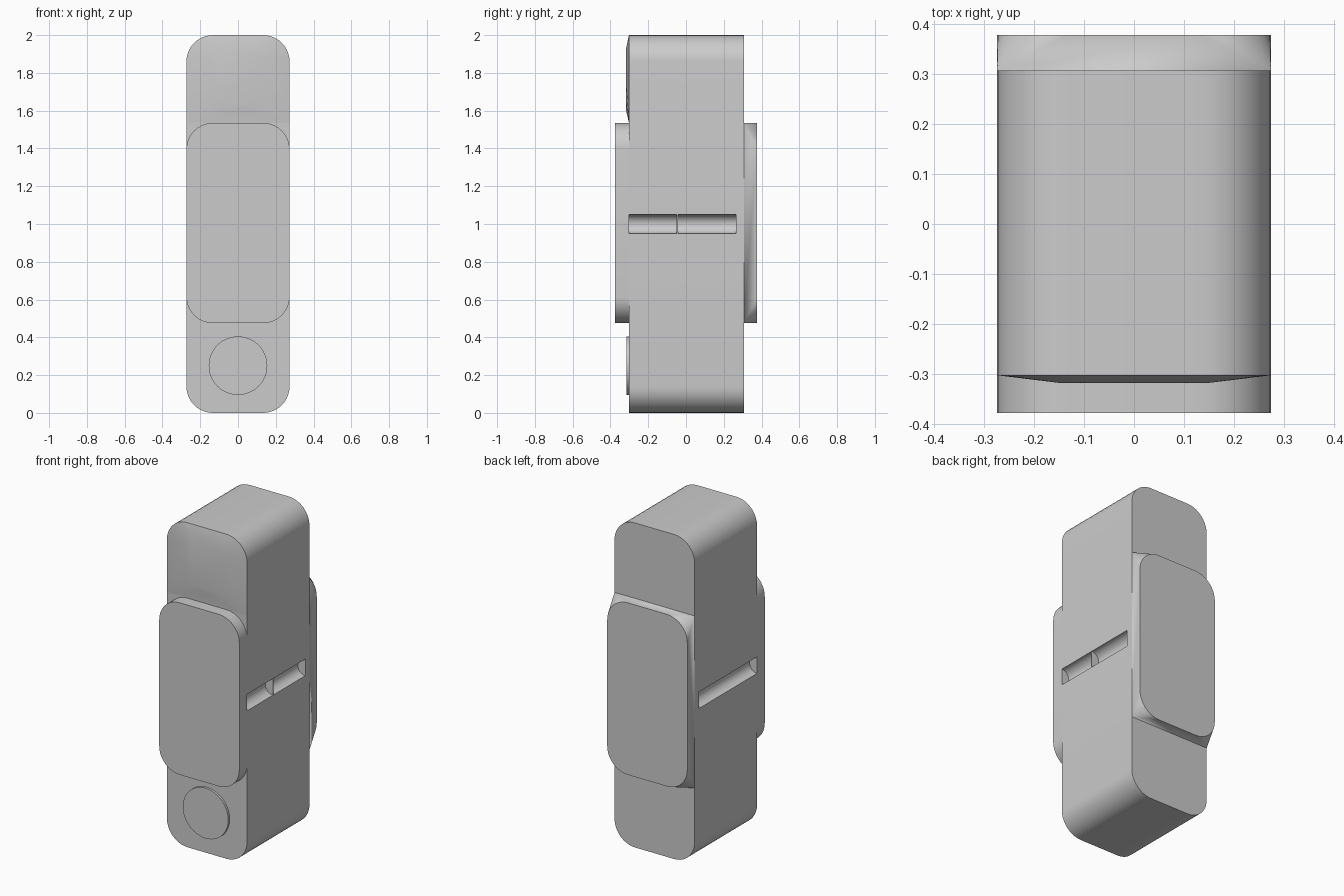
import bpy, bmesh, math

default = bpy.data.objects.get("Cube")
if default:
    bpy.data.objects.remove(default, do_unlink=True)

grey = bpy.data.materials.new("light_grey")
grey.use_nodes = True
grey.diffuse_color = (0.6, 0.6, 0.6, 1)
grey.node_tree.nodes["Principled BSDF"].inputs["Base Color"].default_value = (0.6, 0.6, 0.6, 1)

HALF = 0.273      # half width
RADIUS = 0.14     # corner radius
FRONT, BACK = -0.302, 0.306
LOW, HIGH = 0.475, 1.535


def rounded(z0, z1, radius=RADIUS, steps=10):
    """Rounded rectangle outline in x and z."""
    points = []
    corners = [(1, z1 - radius), (-1, z1 - radius), (-1, z0 + radius), (1, z0 + radius)]
    for quarter, (side, cz) in enumerate(corners):
        for i in range(steps + 1):
            a = (quarter + i / steps) * math.pi / 2
            points.append((side * (HALF - radius) + radius * math.cos(a),
                           cz + radius * math.sin(a)))
    return points


def finish(name, bm):
    bmesh.ops.recalc_face_normals(bm, faces=bm.faces)
    mesh = bpy.data.meshes.new(name)
    bm.to_mesh(mesh)
    bm.free()
    mesh.materials.append(grey)
    obj = bpy.data.objects.new(name, mesh)
    bpy.context.collection.objects.link(obj)
    return obj


def extrude(name, outline, y0, y1):
    bm = bmesh.new()
    rings = [[bm.verts.new((x, y, z)) for x, z in outline] for y in (y0, y1)]
    for ring in rings:
        bm.faces.new(ring)
    for i in range(len(outline)):
        j = (i + 1) % len(outline)
        bm.faces.new((rings[0][i], rings[0][j], rings[1][j], rings[1][i]))
    return finish(name, bm)


def hull(name, *layers):
    """Convex blend between outlines, each given as (y, outline)."""
    bm = bmesh.new()
    for y, outline in layers:
        for x, z in outline:
            bm.verts.new((x, y, z))
    bmesh.ops.convex_hull(bm, input=bm.verts)
    bmesh.ops.dissolve_limit(bm, angle_limit=0.01, verts=bm.verts, edges=bm.edges)
    return finish(name, bm)


def circle(cx, cz, radius, count):
    return [(cx + radius * math.cos(i * math.tau / count),
             cz + radius * math.sin(i * math.tau / count)) for i in range(count)]


def smooth(obj):
    bpy.ops.object.select_all(action='DESELECT')
    obj.select_set(True)
    bpy.context.view_layer.objects.active = obj
    bpy.ops.object.shade_smooth_by_angle(angle=math.radians(30))


# Main body with round grooves cut in both sides
body = extrude("body", rounded(0, 2), FRONT, BACK)
grooves = [(1, -0.31, -0.05), (1, -0.042, 0.265), (-1, -0.31, 0.265)]
for side, y0, y1 in grooves:
    cutter = extrude("groove_cutter", circle(side * HALF, 1.0, 0.051, 24), y0, y1)
    cutter.hide_render = True
    cut = body.modifiers.new("groove", 'BOOLEAN')
    cut.operation = 'DIFFERENCE'
    cut.solver = 'EXACT'
    cut.object = cutter
    bpy.context.view_layer.objects.active = body
    bpy.ops.object.modifier_apply(modifier=cut.name)
    bpy.data.objects.remove(cutter, do_unlink=True)

# Raised front panel and round button
front_panel = extrude("front_panel", rounded(LOW, HIGH), -0.377, FRONT)
button = extrude("round_button", circle(0, 0.25, 0.155, 48), -0.316, FRONT)

# Back panel flares from rounded corners to square ones at the body
square = [(sx * HALF, z) for sx in (-1, 1) for z in (LOW, HIGH)]
back_panel = hull("back_panel", (0.377, rounded(LOW, HIGH)), (BACK, square))

# Shallow bulge on the upper front
foot = [(sx * HALF, HIGH) for sx in (-1, 1)]
crown = [p for p in rounded(0, 2) if p[1] > HIGH]
bulge_face = [(0, 1.6), (0.11, 1.64), (0.15, 1.75), (0.15, 1.88), (0.1, 1.93),
              (-0.11, 1.64), (-0.15, 1.75), (-0.15, 1.88), (-0.1, 1.93)]
bulge = hull("upper_bulge", (FRONT, foot + crown), (-0.317, bulge_face))

for part in (body, front_panel, button, back_panel, bulge):
    smooth(part)
